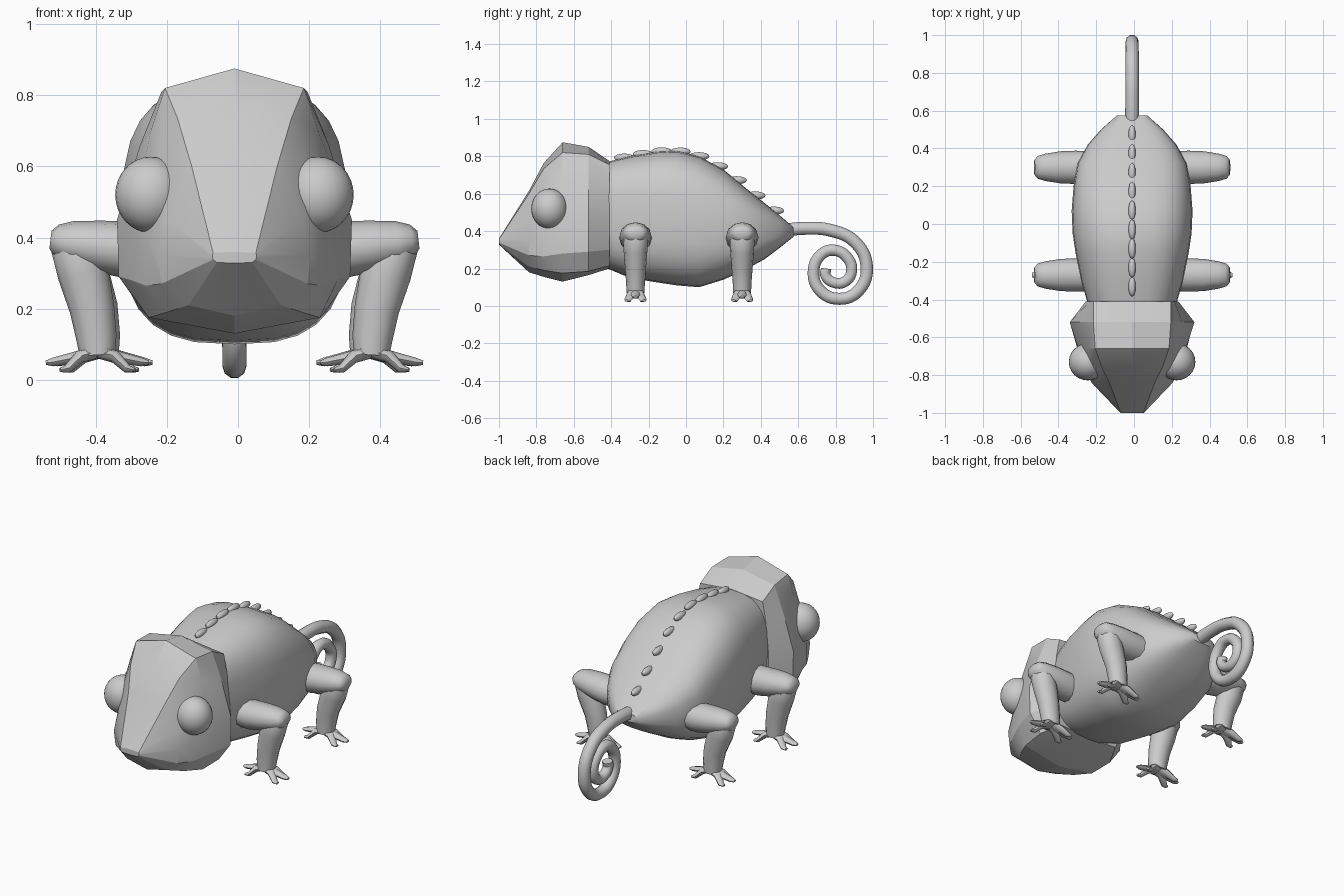
import bpy, bmesh, math
from mathutils import Vector

if "Cube" in bpy.data.objects:
    bpy.data.objects.remove(bpy.data.objects["Cube"], do_unlink=True)

MID = -0.01  # the symmetry plane

skin = bpy.data.materials.new("plain_grey")
skin.use_nodes = True
GREY = (0.6, 0.6, 0.6, 1)
skin.diffuse_color = GREY
skin.node_tree.nodes["Principled BSDF"].inputs["Base Color"].default_value = GREY


def finish(name, bm, angle=35):
    bmesh.ops.recalc_face_normals(bm, faces=bm.faces)
    mesh = bpy.data.meshes.new(name)
    bm.to_mesh(mesh)
    bm.free()
    mesh.materials.append(skin)
    obj = bpy.data.objects.new(name, mesh)
    bpy.context.collection.objects.link(obj)
    bpy.ops.object.select_all(action='DESELECT')
    obj.select_set(True)
    bpy.context.view_layer.objects.active = obj
    bpy.ops.object.shade_smooth_by_angle(angle=math.radians(angle))
    return obj


def loft(bm, rings):
    loops = [[bm.verts.new(p) for p in ring] for ring in rings]
    n = len(loops[0])
    for a, b in zip(loops, loops[1:]):
        for i in range(n):
            j = (i + 1) % n
            bm.faces.new((a[i], a[j], b[j], b[i]))
    bm.faces.new(loops[0])
    bm.faces.new(loops[-1])


def limb(bm, spine, sides=12):
    """Tube through (point, half depth, half thickness) stations."""
    rings = []
    for k, (p, wide, thick) in enumerate(spine):
        before, after = spine[max(k - 1, 0)][0], spine[min(k + 1, len(spine) - 1)][0]
        d = (Vector(after) - Vector(before)).normalized()
        u = (Vector((0, 1, 0)) - d * d.y).normalized()
        v = d.cross(u)
        rings.append([Vector(p) + u * wide * math.cos(t) + v * thick * math.sin(t)
                      for t in (math.tau * i / sides for i in range(sides))])
    loft(bm, rings)


def ball(name, centre, scale):
    bm = bmesh.new()
    bmesh.ops.create_uvsphere(bm, u_segments=24, v_segments=16, radius=1)
    for v in bm.verts:
        v.co = Vector(c + s * k for c, s, k in zip(centre, scale, v.co))
    return finish(name, bm, 60)


# Body: rounded box sections (y, bottom, top, half width)
def body_ring(y, low, high, half, sides=28, power=0.7):
    ring = []
    for i in range(sides):
        t = math.tau * i / sides
        c, s = math.cos(t), math.sin(t)
        x = half * math.copysign(abs(c) ** power, c)
        z = (high - low) / 2 * math.copysign(abs(s) ** power, s)
        ring.append((MID + x, y, (low + high) / 2 + z))
    return ring


body_sections = [
    (-0.42, 0.20, 0.77, 0.235), (-0.30, 0.15, 0.80, 0.27), (-0.15, 0.125, 0.825, 0.30),
    (-0.05, 0.11, 0.83, 0.315), (0.07, 0.10, 0.80, 0.32), (0.20, 0.14, 0.73, 0.31),
    (0.32, 0.195, 0.63, 0.29), (0.42, 0.25, 0.55, 0.235), (0.50, 0.31, 0.485, 0.165),
    (0.575, 0.37, 0.42, 0.08)]
bm = bmesh.new()
loft(bm, [body_ring(*s) for s in body_sections])
finish("body", bm, 45)

# Back crest: a row of low thin bumps following the back
crest = bmesh.new()
for k in range(9):
    y = -0.33 + 0.1 * k
    for a, b in zip(body_sections, body_sections[1:]):
        if a[0] <= y <= b[0]:
            f = (y - a[0]) / (b[0] - a[0])
            z = a[2] + f * (b[2] - a[2])
    made = bmesh.ops.create_uvsphere(crest, u_segments=10, v_segments=8, radius=1)
    for v in made["verts"]:
        v.co = Vector((MID + 0.02 * v.co.x, y + 0.055 * v.co.y, z + 0.022 * v.co.z))
finish("back_crest", crest, 60)

# Head: faceted sections, half outline from crown to chin
head_sections = [
    (-1.00, [(0, .36), (.06, .357), (.062, .352), (.062, .345), (.06, .338), (.05, .33), (0, .328)]),
    (-0.84, [(0, .615), (.12, .60), (.19, .45), (.215, .35), (.205, .27), (.13, .21), (0, .18)]),
    (-0.76, [(0, .765), (.16, .735), (.215, .58), (.25, .40), (.25, .265), (.19, .19), (0, .155)]),
    (-0.66, [(0, .875), (.195, .82), (.235, .70), (.285, .45), (.29, .28), (.24, .175), (0, .13)]),
    (-0.52, [(0, .85), (.205, .81), (.265, .66), (.33, .45), (.325, .29), (.25, .185), (0, .165)]),
    (-0.41, [(0, .775), (.205, .755), (.225, .65), (.245, .45), (.24, .30), (.20, .215), (0, .20)])]
bm = bmesh.new()
rings = []
for y, half in head_sections:
    mirrored = [(-x, z) for x, z in reversed(half[1:-1])]
    rings.append([(MID + x, y, z) for x, z in half + mirrored])
loft(bm, rings)
finish("head", bm, 18)

# Eyes, legs and feet on both sides
for side, s in (("left", 1), ("right", -1)):
    ball(side + "_eye", (MID + s * 0.235, -0.73, 0.52), (0.10, 0.098, 0.107))

    for place, y in (("front", -0.27), ("hind", 0.30)):
        def at(x, z, dy=0.0):
            return (MID + s * x, y + dy, z)

        shift = 0.0 if place == "front" else -0.01
        bm = bmesh.new()
        limb(bm, [(at(.18, .365), .085, .08), (at(.30, .365), .088, .08),
                  (at(.38, .375), .085, .073), (at(.46, .385), .072, .062),
                  (at(.50, .392), .06, .045), (at(.517, .394), .04, .025)])
        finish(f"{side}_{place}_upper_leg", bm, 50)

        bm = bmesh.new()
        limb(bm, [(at(.465, .43), .04, .03), (at(.455, .39), .068, .065),
                  (at(.425, .30), .064, .072), (at(.40 + shift, .20), .056, .063),
                  (at(.388 + shift, .12), .05, .057), (at(.385 + shift, .07), .048, .05)])
        finish(f"{side}_{place}_lower_leg", bm, 50)

        # Two opposed fans of three flat toes
        bm = bmesh.new()
        for way in (1, -1):
            for spread in (-1, 0, 1):
                reach = 0.145 if spread == 0 else 0.105
                drop = 0.008 if spread == 0 else -0.012
                root = .385 + shift
                limb(bm, [(at(root - way * .02, .085), .04, .018),
                          (at(root + way * .05, .065, spread * .02), .027, .018),
                          (at(root + way * (reach - .02), .042 + drop, spread * .042), .019, .012),
                          (at(root + way * reach, .04 + drop, spread * .046), .012, .006)], 8)
        finish(f"{side}_{place}_foot", bm, 50)

# Tail: round curve that leaves the body and coils inward
coil = [(.52, .405), (.64, .415), (.77, .405), (.90, .345), (.966, .215), (.925, .085),
        (.82, .038), (.715, .085), (.682, .185), (.72, .272), (.79, .298), (.865, .255),
        (.885, .185), (.85, .13), (.79, .125), (.745, .165), (.75, .20)]
curve = bpy.data.curves.new("tail", 'CURVE')
curve.dimensions = '3D'
curve.bevel_depth = 0.034
curve.bevel_resolution = 3
curve.resolution_u = 6
curve.use_fill_caps = True
spline = curve.splines.new('BEZIER')
spline.bezier_points.add(len(coil) - 1)
for k, (point, (y, z)) in enumerate(zip(spline.bezier_points, coil)):
    point.co = (MID, y, z)
    point.handle_left_type = point.handle_right_type = 'AUTO'
    point.radius = 1.08 - 0.25 * k / len(coil)
curve.materials.append(skin)
tail = bpy.data.objects.new("tail", curve)
bpy.context.collection.objects.link(tail)
